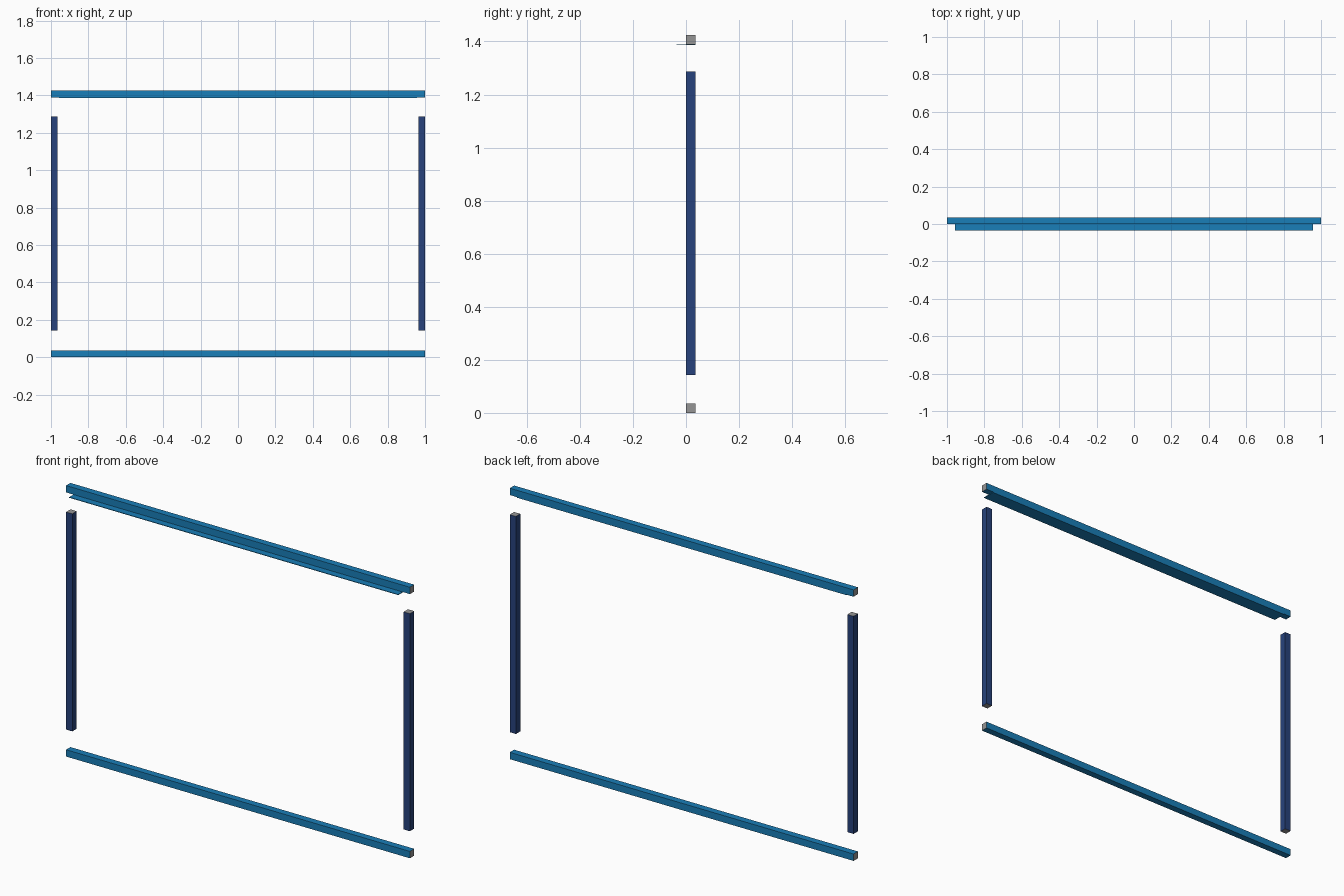
import bpy, bmesh
from mathutils import Vector

if "Cube" in bpy.data.objects:
    bpy.data.objects.remove(bpy.data.objects["Cube"])

S = 0.036          # side of the square bar section
TOP = 1.389        # underside of the top rail
PLATE_T = 0.003


def material(name, rgb):
    m = bpy.data.materials.new(name)
    m.diffuse_color = (*rgb, 1)
    m.use_nodes = True
    m.node_tree.nodes["Principled BSDF"].inputs["Base Color"].default_value = m.diffuse_color
    return m


blue = material("blue", (0.01, 0.21, 0.48))
navy = material("navy", (0.02, 0.055, 0.2))
grey = material("cut_end_grey", (0.3, 0.3, 0.3))


def box(name, lo, hi, mat, end_axis=None, cuts=()):
    """Box between two corners; faces across end_axis are grey cut ends."""
    lo, hi = Vector(lo), Vector(hi)
    bm = bmesh.new()
    bmesh.ops.create_cube(bm, size=1)
    for v in bm.verts:
        v.co = Vector([(lo[i] + hi[i]) / 2 + v.co[i] * (hi[i] - lo[i]) for i in range(3)])
    for x in cuts:
        bmesh.ops.bisect_plane(bm, geom=bm.verts[:] + bm.edges[:] + bm.faces[:],
                               plane_co=(x, 0, 0), plane_no=(1, 0, 0))
    bm.normal_update()
    if end_axis is not None:
        for f in bm.faces:
            f.material_index = int(abs(f.normal[end_axis]) > 0.9)
    me = bpy.data.meshes.new(name)
    bm.to_mesh(me)
    bm.free()
    me.materials.append(mat)
    if end_axis is not None:
        me.materials.append(grey)
    ob = bpy.data.objects.new(name, me)
    bpy.context.collection.objects.link(ob)
    return ob


# Long horizontal rails, with joint lines where the posts meet them
for name, z in (("bottom_rail", 0), ("top_rail", TOP)):
    box(name, (-1, 0, z), (1, S, z + S), blue, 0, (-1 + S, 1 - S))

# Separate upright posts
for name, x in (("left_post", -1), ("right_post", 1 - S)):
    box(name, (x, 0, 0.142), (x + S, S, 1.286), navy, 2)

# Thin strip under the top rail, projecting to the front
box("top_strip", (-0.957, -S, TOP - PLATE_T), (0.957, S, TOP), blue)
